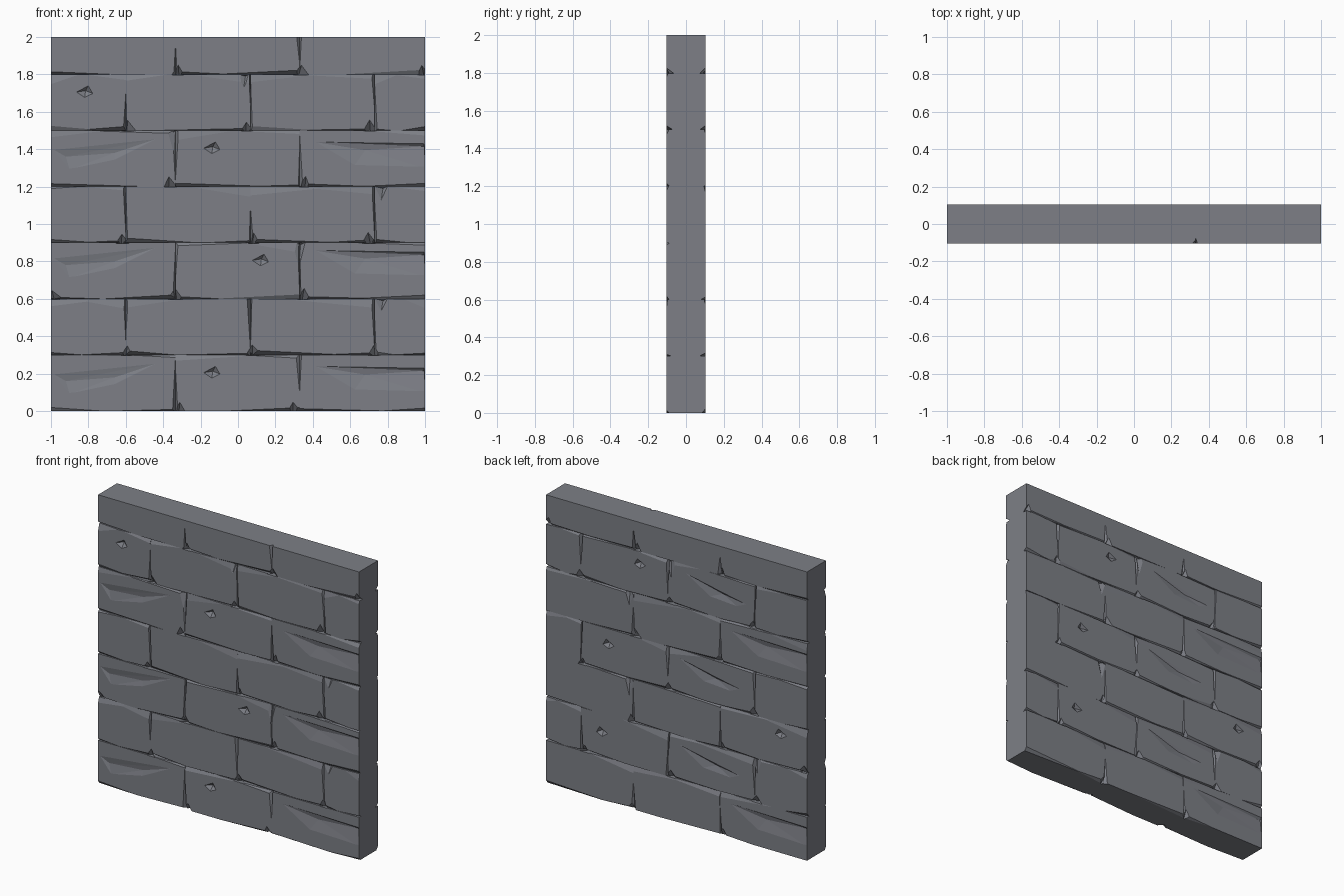
import bpy, bmesh, random
from mathutils import Vector

if "Cube" in bpy.data.objects:
    bpy.data.objects.remove(bpy.data.objects["Cube"])

random.seed(7)
Y = 0.104                       # half thickness of the wall
R = random.uniform

stone = bpy.data.materials.new("grey_stone")
stone.diffuse_color = (0.205, 0.213, 0.24, 1)
stone.use_nodes = True
stone.node_tree.nodes["Principled BSDF"].inputs["Base Color"].default_value = stone.diffuse_color


def finish(bm, name):
    bmesh.ops.recalc_face_normals(bm, faces=bm.faces)
    me = bpy.data.meshes.new(name)
    bm.to_mesh(me)
    bm.free()
    me.materials.append(stone)
    ob = bpy.data.objects.new(name, me)
    bpy.context.collection.objects.link(ob)
    return ob


def slice_off(bm, a, b, c, centre):
    """Cut the brick with the plane a-b-c, keeping the side of its centre."""
    a, b, c = Vector(a), Vector(b), Vector(c)
    n = (b - a).cross(c - a).normalized()
    if n.dot(centre - a) > 0:
        n = -n
    geom = bm.verts[:] + bm.edges[:] + bm.faces[:]
    bmesh.ops.bisect_plane(bm, geom=geom, dist=1e-6, plane_co=a, plane_no=n, clear_outer=True)
    bmesh.ops.holes_fill(bm, edges=[e for e in bm.edges if e.is_boundary], sides=0)


def make_brick(x0, x1, z0, z1):
    bm = bmesh.new()
    bmesh.ops.create_cube(bm, size=1)
    c = Vector(((x0 + x1) / 2, 0, (z0 + z1) / 2))
    for v in bm.verts:
        v.co = Vector((v.co.x * (x1 - x0), v.co.y * 2 * Y, v.co.z * (z1 - z0))) + c
    for s in (-1, 1):
        # worn horizontal edges: wedges that widen towards a brick end
        for edge, inward in ((z0, 1), (z1, -1)):
            if edge == 2:
                continue
            for end, other in ((x0, x1), (x1, x0)):
                if R(0, 1) < 0.25:
                    continue
                start = end + (other - end) * R(0.35, 0.8)
                if inward > 0:
                    h, d = R(0.008, 0.025), R(0.012, 0.035)
                else:
                    h, d = R(0.01, 0.055), R(0.006, 0.016)
                slice_off(bm, (start, s * Y, edge), (end, s * Y, edge + inward * h),
                          (end, s * (Y - d), edge), c)
        # worn vertical joints
        for edge, inward in ((x0, 1), (x1, -1)):
            if abs(edge) == 1:
                continue
            end, other = random.choice(((z0, z1), (z1, z0)))
            start = end + (other - end) * R(0.6, 0.95)
            slice_off(bm, (edge, s * Y, start), (edge + inward * R(0.006, 0.02), s * Y, end),
                      (edge, s * (Y - R(0.015, 0.04)), end), c)
    return bm


# brick layout: alternating courses
levels = [0, 0.3, 0.6, 0.9, 1.2, 1.5, 1.8, 2]
joints = [(-0.335, 0.33), (-0.6, 0.067, 0.73)]
bricks = []
for row in range(7):
    xs = (-1,) + joints[row % 2] + (1,)
    for i in range(len(xs) - 1):
        bm = make_brick(xs[i], xs[i + 1], levels[row], levels[row + 1])
        bricks.append(finish(bm, f"brick_row{row + 1}_{i + 1}"))

# gouges: convex lumps sunk into the front (-1) or back (1)
cut = bmesh.new()


def gouge(s, outline, deep, depth):
    vs = [cut.verts.new((x, s * (Y + 0.001), z)) for x, z in outline]
    vs += [cut.verts.new((x, s * (Y - depth), z)) for x, z in deep]
    res = bmesh.ops.convex_hull(cut, input=vs)
    dead = [g for g in res["geom_interior"] if isinstance(g, bmesh.types.BMVert)]
    bmesh.ops.delete(cut, geom=dead, context='VERTS')


# corner chips at the foot of the joints
def chip(s, x, z, w, depth):
    b = z - 0.003
    gouge(s, [(x - w, b), (x + w, b), (x + w * R(-0.3, 0.3), z + R(0.045, 0.06))],
          [(x + R(-0.01, 0.01), b)], depth)


for row in range(7):
    for x in joints[row % 2]:
        for s in (-1, 1):
            chip(s, x + R(-0.03, 0.025), levels[row], R(0.03, 0.045), R(0.03, 0.045))
for s in (-1, 1):
    chip(s, 0.99, 1.8, 0.035, 0.05)
    chip(s, -0.98, 0.6, 0.05, 0.03)

# star shaped pits
pits = [(-1, -0.82, 1.705), (-1, -0.14, 1.405), (-1, -0.14, 0.205), (-1, 0.12, 0.805),
        (1, 0.28, 1.71), (1, 0.52, 1.09), (1, 0.57, 0.47), (1, -0.8, 0.82)]
for s, x, z in pits:
    gouge(s, [(x - 0.045, z), (x + 0.02, z + 0.035), (x + 0.045, z - 0.008), (x, z - 0.03)],
          [(x + 0.005, z + 0.008)], 0.025)

# splits at upper corners
for s, x, z, drop in [(-1, 0.03, 1.8, 0.075), (-1, 0.765, 1.2, 0.075), (-1, 0.765, 0.6, 0.07),
                      (-1, 0.325, 0.9, 0.14), (-1, -0.345, 1.5, 0.12), (1, 0.04, 1.8, 0.13),
                      (1, 0.36, 1.5, 0.1), (1, 0.36, 0.9, 0.13), (1, -0.62, 0.6, 0.1)]:
    gouge(s, [(x - 0.035, z + 0.001), (x + 0.035, z + 0.001), (x, z - drop)],
          [(x + 0.01, z - 0.01)], 0.018)

# broad shallow flakes below a ledge
for s, t in ((-1, 0.3), (-1, 0.92), (-1, 1.5), (1, 0.3), (1, 1.5)):
    m = -s if s > 0 else 1
    gouge(s, [(m * x, z) for x, z in ((0.4, t - 0.06), (0.995, t - 0.07), (0.995, t - 0.2),
                                      (0.62, t - 0.19))],
          [(m * 0.68, t - 0.105), (m * 0.995, t - 0.085)], 0.014)
for s, t in ((-1, 0.0), (-1, 0.62), (-1, 1.2)):
    gouge(s, [(-0.99, t + 0.2), (-0.68, t + 0.21), (-0.42, t + 0.26), (-0.66, t + 0.14),
              (-0.9, t + 0.09)], [(-0.92, t + 0.16), (-0.66, t + 0.18)], 0.009)
for x, t in ((-0.35, 1.55), (-0.3, 0.95), (-0.3, 0.35)):
    gouge(1, [(x - 0.2, t + 0.1), (x + 0.3, t + 0.2), (x + 0.1, t + 0.08), (x - 0.12, t + 0.065)],
          [(x, t + 0.12)], 0.012)

cutter = finish(cut, "gouge_cutters")
cutter.hide_render = True
cutter.hide_viewport = False
cutter.display_type = 'WIRE'
for b in bricks:
    mod = b.modifiers.new("gouges", 'BOOLEAN')
    mod.operation = 'DIFFERENCE'
    mod.solver = 'EXACT'
    mod.object = cutter
